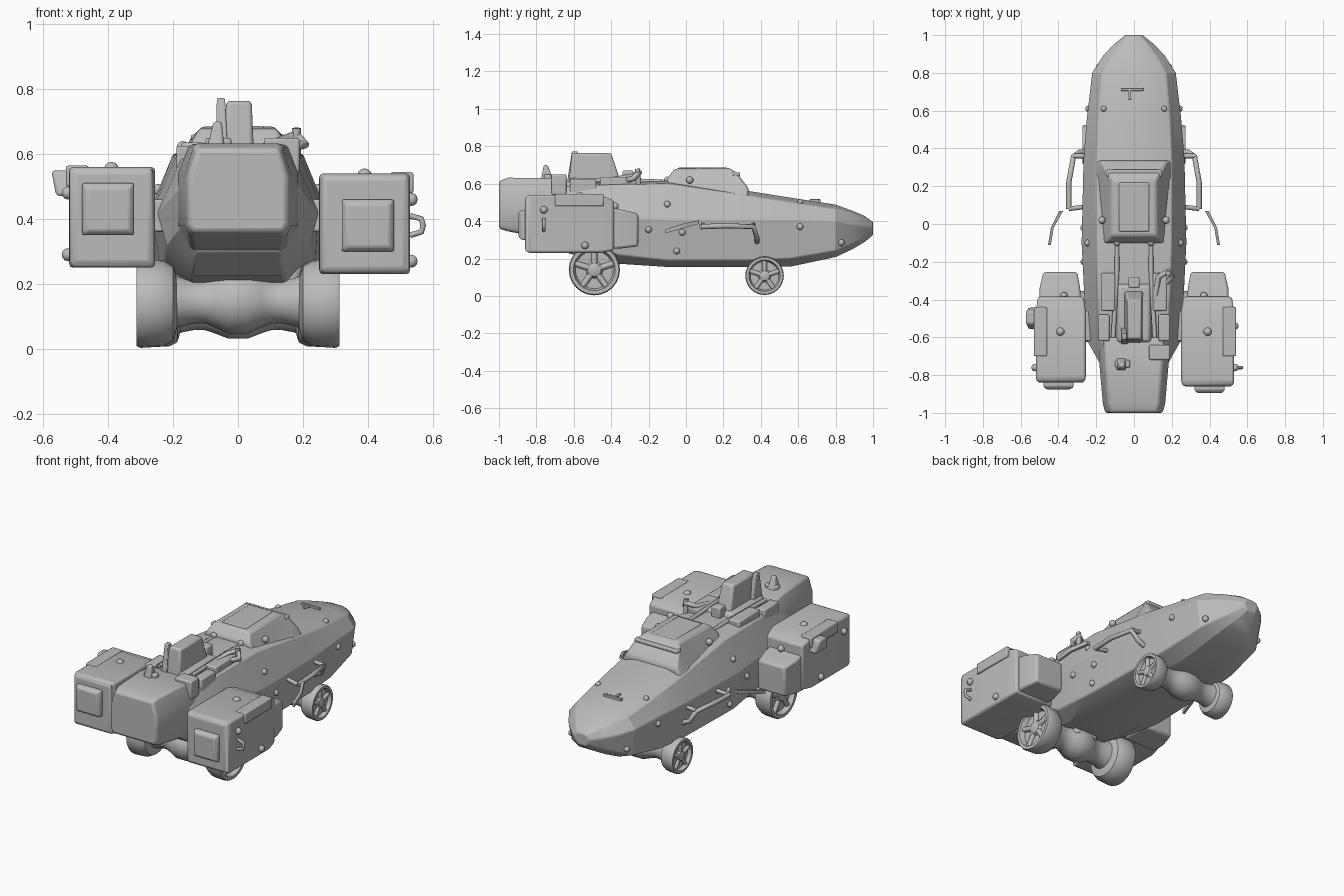
import bpy, bmesh, math
from mathutils import Vector

if "Cube" in bpy.data.objects:
    bpy.data.objects.remove(bpy.data.objects["Cube"])

grey = bpy.data.materials.new("plain_grey")
grey.diffuse_color = (0.5, 0.5, 0.5, 1)
grey.use_nodes = True
grey.node_tree.nodes["Principled BSDF"].inputs["Base Color"].default_value = grey.diffuse_color


def finish(name, bm, bevel=0.0, angle=30):
    bmesh.ops.recalc_face_normals(bm, faces=bm.faces)
    me = bpy.data.meshes.new(name)
    bm.to_mesh(me)
    bm.free()
    ob = bpy.data.objects.new(name, me)
    bpy.context.collection.objects.link(ob)
    me.materials.append(grey)
    if bevel:
        m = ob.modifiers.new("bevel", 'BEVEL')
        m.width, m.segments, m.limit_method = bevel, 2, 'ANGLE'
    bpy.ops.object.select_all(action='DESELECT')
    ob.select_set(True)
    bpy.context.view_layer.objects.active = ob
    bpy.ops.object.shade_smooth_by_angle(angle=math.radians(angle))
    return ob


def loft(name, rings, bevel=0.0, angle=30):
    """Skin a list of equal-length closed rings and cap both ends."""
    bm = bmesh.new()
    vs = [[bm.verts.new(p) for p in r] for r in rings]
    n = len(vs[0])
    for a, b in zip(vs, vs[1:]):
        for i in range(n):
            bm.faces.new((a[i], a[(i + 1) % n], b[(i + 1) % n], b[i]))
    bm.faces.new(vs[0])
    bm.faces.new(vs[-1])
    return finish(name, bm, bevel, angle)


def rect(y, x0, x1, z0, z1):
    return [(x0, y, z0), (x1, y, z0), (x1, y, z1), (x0, y, z1)]


def box(name, x0, x1, y0, y1, z0, z1, bevel=0.008):
    return loft(name, [rect(y0, x0, x1, z0, z1), rect(y1, x0, x1, z0, z1)], bevel)


def frustum(name, base, top, z0, z1, bevel=0.01):
    """Tapered block: base and top are (x0, x1, y0, y1)."""
    return loft(name, [[(a, c, z), (b, c, z), (b, d, z), (a, d, z)]
                       for (a, b, c, d), z in ((base, z0), (top, z1))], bevel)


def lathe(name, profile, centre, seg=24, angle=35):
    """Revolve (x, radius) points round the x axis."""
    cx, cy, cz = centre
    rings = [[(cx + x, cy + r * math.cos(t), cz + r * math.sin(t))
              for t in (2 * math.pi * i / seg for i in range(seg))] for x, r in profile]
    return loft(name, rings, 0, angle)


def pipe(name, pts, r=0.012):
    cu = bpy.data.curves.new(name, 'CURVE')
    cu.dimensions, cu.bevel_depth, cu.bevel_resolution, cu.use_fill_caps = '3D', r, 2, True
    sp = cu.splines.new('POLY')
    sp.points.add(len(pts) - 1)
    for p, q in zip(sp.points, pts):
        p.co = (*q, 1)
    cu.materials.append(grey)
    ob = bpy.data.objects.new(name, cu)
    bpy.context.collection.objects.link(ob)


def rivet(p, r=0.018):
    bm = bmesh.new()
    bmesh.ops.create_uvsphere(bm, u_segments=10, v_segments=6, radius=r)
    bmesh.ops.translate(bm, verts=bm.verts, vec=Vector(p))
    finish("rivet", bm, 0, 60)


def mirror_ring(y, half):
    return [(x, y, z) for x, z in half] + [(-x, y, z) for x, z in reversed(half)]


# Hull, nose to tail: y, crown z, shoulder w/z, waist w/z, chine w/z, keel w/z
HULL = ((1.0, .395, .035, .39, .047, .365, .04, .345, .03, .325),
        (.95, .43, .075, .415, .11, .375, .09, .31, .05, .285),
        (.89, .455, .12, .44, .165, .385, .14, .28, .08, .25),
        (.80, .488, .17, .465, .222, .40, .20, .24, .11, .208),
        (.56, .525, .19, .50, .25, .41, .23, .20, .13, .157),
        (.34, .56, .20, .535, .268, .41, .24, .19, .14, .155),
        (-.10, .615, .20, .60, .278, .41, .25, .19, .15, .155),
        (-.36, .605, .19, .595, .265, .42, .235, .22, .15, .172),
        (-.62, .60, .175, .585, .248, .42, .22, .32, .14, .225),
        (-.74, .58, .14, .57, .18, .50, .17, .38, .13, .30))
loft("hull", [mirror_ring(s[0], [(s[8], s[9]), (s[6], s[7]), (s[4], s[5]), (s[2], s[3]),
                                 (s[2] * .5, s[1])]) for s in HULL], .006, 20)
box("nose_cap", -.043, .043, .97, 1.0, .325, .395, .012)


def flank(y, z):
    """Half-width of the hull at a given y and height."""
    for a, b in zip(HULL, HULL[1:]):
        if b[0] <= y <= a[0]:
            t = (a[0] - y) / (a[0] - b[0])
            s = [p + (q - p) * t for p, q in zip(a, b)]
            for i in (8, 6, 4):
                if s[i + 1] <= z <= s[i - 1]:
                    return s[i] + (s[i - 2] - s[i]) * (z - s[i + 1]) / (s[i - 1] - s[i + 1])
    return .15


# Rear engine block
loft("engine_block", [mirror_ring(y, h) for y, h in (
    (-.60, ((.14, .27), (.185, .38), (.185, .54), (.15, .61))),
    (-.72, ((.14, .30), (.185, .38), (.185, .54), (.15, .63))),
    (-.95, ((.148, .345), (.165, .38), (.165, .53), (.135, .632))),
    (-1.0, ((.14, .36), (.152, .385), (.152, .53), (.125, .615))))], .012)
box("engine_vent", -.10, -.02, -.76, -.72, .62, .65)
box("engine_side_box", .08, .19, -.72, -.64, .54, .65)

# Cabin: raised roof with a sloped windscreen
loft("cabin", [
    [(s * x, y, z) for s, x, z in ((-1, b, .52), (1, b, .52), (1, w, h), (-1, w, h))]
    for y, b, w, h in ((-.10, .19, .15, .63), (-.06, .20, .12, .68), (.23, .205, .115, .685),
                       (.27, .21, .14, .66), (.335, .205, .17, .575))], .012)
box("roof_hatch", -.08, .08, -.04, .22, .67, .687, .006)
box("windscreen_brow", -.145, .145, .25, .29, .64, .66, .006)

# Nose hatch latch
box("hatch_latch_bar", -.07, .05, .705, .72, .49, .515, .003)
box("hatch_latch", -.03, -.015, .66, .72, .49, .517, .003)

# Turret on the rear deck
frustum("turret", (-.055, .05, -.63, -.34), (-.035, .042, -.61, -.40), .58, .764, .012)
frustum("turret_plate", (-.07, -.03, -.64, -.54), (-.065, -.04, -.61, -.58), .58, .772, .004)
frustum("turret_base", (-.11, .11, -.64, -.30), (-.08, .08, -.62, -.33), .57, .63, .01)
for s in (-1, 1):
    box("deck_box", *sorted((s * .10, s * .175)), -.46, -.26, .56, .635)
    box("deck_locker", *sorted((s * .13, s * .19)), -.62, -.48, .50, .625)
    pipe("deck_pipe", [(s * .09, -.12, .61), (s * .09, -.25, .615), (s * .11, -.6, .62)])
box("front_sight", -.03, .03, -.34, -.28, .60, .67)
pipe("lever", [(.11, -.40, .62), (.13, -.28, .64), (.18, -.25, .66), (.205, -.28, .63),
               (.17, -.31, .62)], .015)
pipe("lever_post", [(.18, -.25, .56), (.18, -.26, .68)], .014)
frustum("rear_horn", (-.10, -.04, -.78, -.70), (-.075, -.05, -.76, -.74), .60, .70, .008)

# Side pods with a stepped nose and rear panel
for s, x0, x1, z0, z1, yb, zp in ((-1, .255, .52, .25, .56, -.84, .35),
                                  (1, .25, .53, .23, .54, -.86, .30)):
    def span(a, b):
        return sorted((s * a, s * b))
    loft("pod", [rect(y, *span(x0 + i, x1 - i), z0 + i, z1 - k) for y, i, k in (
        (yb, .012, .012), (yb + .02, 0, 0), (-.46, .0, 0), (-.385, .012, .03))], .012)
    loft("pod_nose", [rect(-.42, *span(.28, .50), .25, .475),
                      rect(-.34, *span(.285, .50), .255, .46),
                      rect(-.255, *span(.30, .48), .265, .44)], .012)
    loft("pod_rear_panel", [rect(yb - .035, *span(.335, .465), zp + .015, zp + .145),
                            rect(yb - .02, *span(.32, .48), zp, zp + .16),
                            rect(yb + .02, *span(.32, .48), zp, zp + .16)], .006)
    box("pod_lid_strip", *span(x1 - .06, x1 + .010), -.70, -.44, z1 - .06, z1 + .004, .006)
    box("pod_mount", *span(.15, .30), -.62, -.46, .36, .46)
    for y, z in ((-.54, z0 + .04), (-.76, z1 - .08)):
        rivet((s * (x1 + .004), y, z), .02)
    rivet((s * .39, -.57, z1 - .008), .024)
    rivet((s * .37, -.38, .48), .02)
pipe("pod_handle", [(.53, -.76, .35), (.565, -.76, .36), (.57, -.76, .38),
                    (.565, -.76, .40), (.53, -.76, .41)], .009)
frustum("pod_lamp", (-.56, -.50, -.56, -.44), (-.575, -.50, -.53, -.46), .47, .55, .012)

# Side rails, slanted fins and rivets
for s in (-1, 1):
    pipe("side_rail", [(s * .245, .38, .29), (s * .29, .38, .31), (s * .32, .36, .37),
                       (s * .345, .22, .375), (s * .345, .08, .37)], .014)
    pipe("rail_upper", [(s * .26, .36, .38), (s * .32, .36, .375)], .012)
    pipe("rail_end", [(s * .345, .08, .37), (s * .27, .09, .38)], .012)
    loft("slanted_fin", [rect(.07, *sorted((s * .375, s * .395)), .385, .405),
                         rect(-.02, *sorted((s * .425, s * .44)), .36, .385),
                         rect(-.11, *sorted((s * .44, s * .455)), .335, .355)])
    for y, z in ((-.02, .34), (-.05, .24), (-.10, .49), (.61, .37), (.83, .285), (-.20, .355)):
        rivet((s * flank(y, z), y, z), .018)
    rivet((s * .09, -.10, .62), .018)
    rivet((s * .16, .61, .50), .016)
    rivet((s * .17, .02, .62), .02)


# Wheels: shallow dish outside with hub and broad spokes, domed inside
def wheel(name, s, x, y, z, r, w):
    prof = [(-w * .5, r * .55), (-w * .4, r * .85), (-w * .15, r * .97), (w * .4, r),
            (w * .5, r * .96), (w * .5, r * .82), (w * .28, r * .74), (w * .28, r * .34),
            (w * .42, r * .26), (w * .48, r * .10)]
    lathe(name, [(s * px, pr) for px, pr in prof], (s * x, y, z))
    for i in range(5):
        a = 2 * math.pi * i / 5 + math.pi / 2
        d = Vector((0, math.cos(a), math.sin(a)))
        c = Vector((s * (x + w * .30), y, z))
        pipe(name + "_spoke", [c + d * r * .15, c + d * r * .82], r * .12)


for s in (-1, 1):
    wheel("rear_wheel", s, .25, -.49, .14, .137, .125)
    wheel("front_wheel", s, .225, .42, .108, .103, .095)
    # Suspension arms up to the hull
    pipe("rear_arm", [(s * .15, -.49, .16), (s * .19, -.47, .32)], .03)
    pipe("front_arm", [(s * .11, .42, .11), (s * .10, .42, .20)], .035)

# Blobby axles
for name, y, z, k, w in (("rear_axle", -.49, .145, 1.0, .21), ("front_axle", .42, .115, .85, .20)):
    half = [(w, .085), (.17, .075), (.13, .066), (.10, .068), (.07, .08), (.03, .098)]
    prof = [(-x, r * k) for x, r in half] + [(x, r * k) for x, r in reversed(half)]
    lathe(name, prof, (0, y, z), 20, 60)
box("axle_mount", -.08, .08, -.54, -.40, .15, .27, .02)
